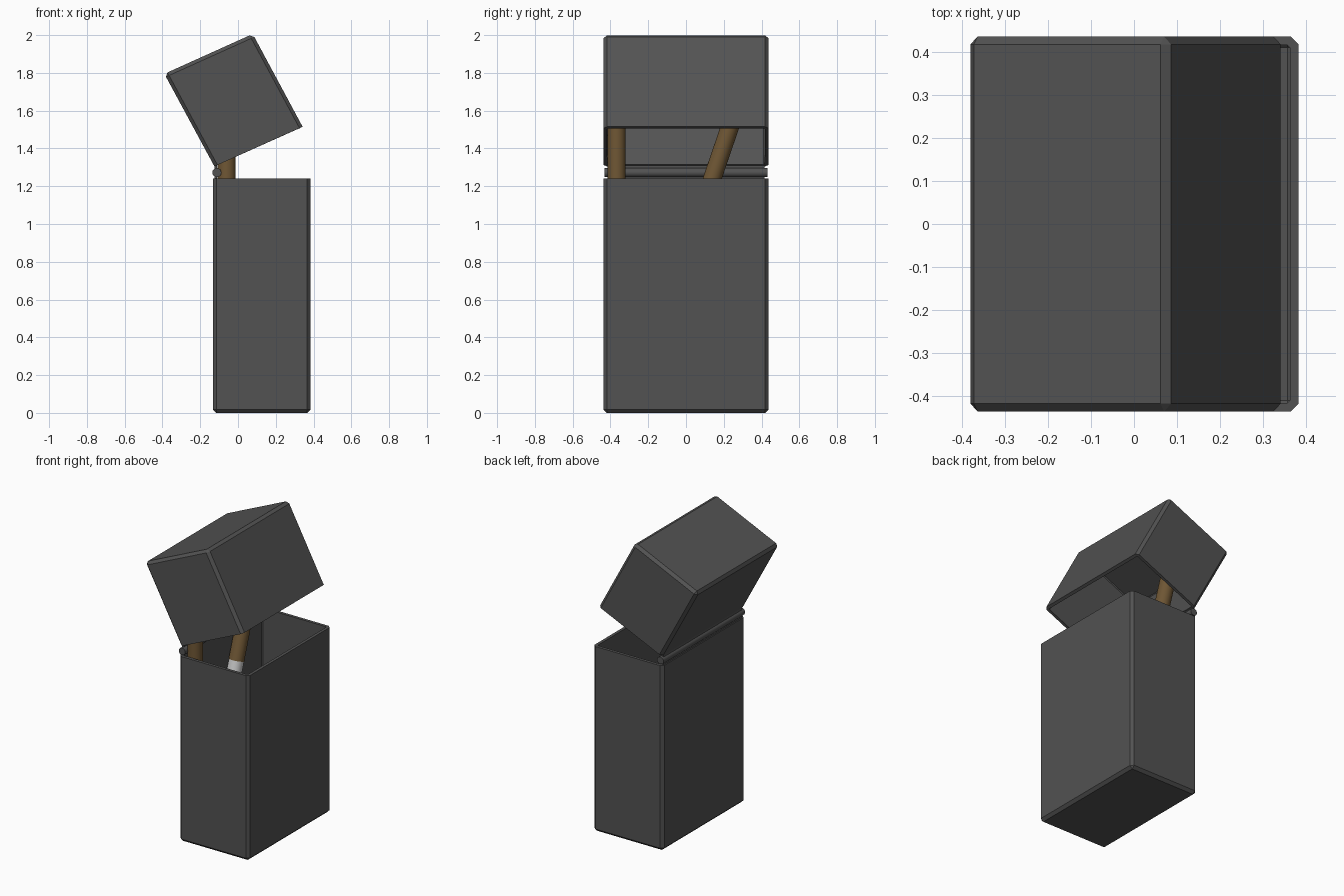
import bpy, bmesh, math
from mathutils import Vector

if "Cube" in bpy.data.objects:
    bpy.data.objects.remove(bpy.data.objects["Cube"])

W = 0.437      # half depth in y
WALL = 0.02


def material(name, rgb):
    m = bpy.data.materials.new(name)
    m.diffuse_color = (*rgb, 1)
    m.use_nodes = True
    m.node_tree.nodes["Principled BSDF"].inputs["Base Color"].default_value = m.diffuse_color
    return m


dark = material("dark_metal", (0.085, 0.085, 0.085))
tan = material("filter_paper", (0.16, 0.095, 0.035))
white = material("white_paper", (0.7, 0.7, 0.7))


def open_shell(name, profile):
    """Prism from an xz quad (its first two points are the open side)."""
    bm = bmesh.new()
    a = [bm.verts.new((x, -W, z)) for x, z in profile]
    b = [bm.verts.new((x, W, z)) for x, z in profile]
    bm.faces.new(a)
    bm.faces.new(b[::-1])
    for i in range(4):
        j = (i + 1) % 4
        f = bm.faces.new((a[i], b[i], b[j], a[j]))
        if i == 0:
            opening = f
    bmesh.ops.delete(bm, geom=[opening], context='FACES_ONLY')
    bmesh.ops.recalc_face_normals(bm, faces=bm.faces)
    # make sure normals face outward
    c = sum((v.co for v in bm.verts), Vector()) / 8
    f0 = bm.faces[:][0]
    if f0.normal.dot(f0.calc_center_median() - c) < 0:
        bmesh.ops.reverse_faces(bm, faces=bm.faces)
    edges = [e for e in bm.edges if len(e.link_faces) == 2]
    bmesh.ops.bevel(bm, geom=edges, offset=0.018, segments=1,
                    profile=0.5, affect='EDGES')
    me = bpy.data.meshes.new(name)
    bm.to_mesh(me)
    bm.free()
    ob = bpy.data.objects.new(name, me)
    bpy.context.collection.objects.link(ob)
    me.materials.append(dark)
    s = ob.modifiers.new("wall", 'SOLIDIFY')
    s.thickness = WALL
    s.offset = -1
    s.use_even_offset = True
    return ob


def rod(name, p, q, r, mat, sides=24):
    """Cylinder between two points."""
    p, q = Vector(p), Vector(q)
    bpy.ops.mesh.primitive_cylinder_add(vertices=sides, radius=r,
                                        depth=(q - p).length, location=(p + q) / 2)
    ob = bpy.context.object
    ob.name = name
    ob.rotation_euler = (q - p).to_track_quat('Z', 'Y').to_euler()
    ob.data.materials.append(mat)
    bpy.ops.object.shade_smooth_by_angle(angle=math.radians(40))
    return ob


# Body, open at the top
open_shell("case_body", [(-0.133, 1.24), (0.384, 1.24), (0.384, 0), (-0.133, 0)])

# Tilted lid, open at the bottom
open_shell("case_lid", [(-0.125, 1.305), (0.342, 1.515), (0.078, 2.006), (-0.39, 1.795)])

# Hinge leaf and pin along the back edge
bpy.ops.mesh.primitive_cube_add(size=1, location=(-0.118, 0, 1.272))
leaf = bpy.context.object
leaf.name = "hinge_leaf"
leaf.scale = (0.014, 0.83, 0.075)
leaf.data.materials.append(dark)
rod("hinge_pin", (-0.112, -0.432, 1.272), (-0.112, 0.432, 1.272), 0.024, dark, 16)

# Two cigarettes: white lower part, tan filter on top
for i, (base, top, split) in enumerate([
        ((-0.06, -0.367, 0.03), (-0.06, -0.367, 1.58), 0.65),
        ((-0.06, -0.272, 0.04), (-0.06, 0.262, 1.60), 0.64)]):
    mid = Vector(base).lerp(Vector(top), split)
    rod(f"cigarette_paper_{i + 1}", base, mid, 0.047, white)
    rod(f"cigarette_filter_{i + 1}", mid, top, 0.048, tan)
